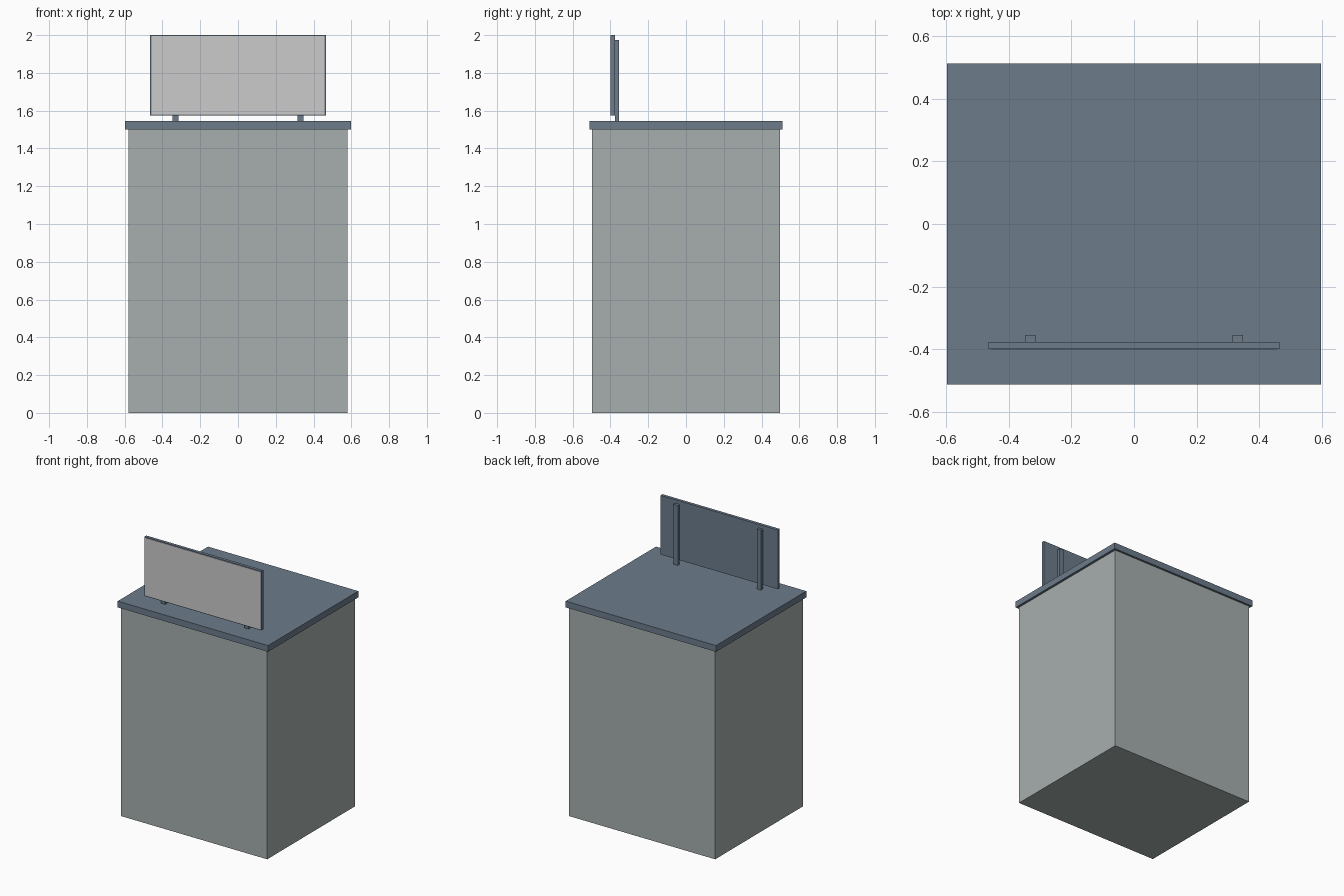
import bpy

if "Cube" in bpy.data.objects:
    bpy.data.objects.remove(bpy.data.objects["Cube"])


def material(name, rgb):
    mat = bpy.data.materials.new(name)
    mat.diffuse_color = (*rgb, 1.0)
    mat.use_nodes = True
    mat.node_tree.nodes["Principled BSDF"].inputs["Base Color"].default_value = mat.diffuse_color
    return mat


def box(name, lo, hi, mat=None):
    """Axis-aligned box from its low and high corners."""
    centre = [(a + b) / 2 for a, b in zip(lo, hi)]
    bpy.ops.mesh.primitive_cube_add(size=1, location=centre)
    obj = bpy.context.object
    obj.name = name
    obj.scale = [b - a for a, b in zip(lo, hi)]
    bpy.ops.object.transform_apply(location=False, rotation=False, scale=True)
    if mat:
        obj.data.materials.append(mat)
    return obj


wall = material("wall_paint", (0.38, 0.43, 0.42))
slate = material("slate_paint", (0.15, 0.20, 0.26))

# Cabinet body and overhanging roof slab
box("cabinet_body", (-0.58, -0.497, 0), (0.58, 0.497, 1.5), wall)
box("roof_slab", (-0.597, -0.512, 1.5), (0.597, 0.512, 1.545), slate)

# Sign board with a plain grey face leaving a thin border
box("sign_board", (-0.465, -0.399, 1.575), (0.465, -0.377, 2.0), slate)
box("sign_face", (-0.459, -0.401, 1.581), (0.459, -0.398, 1.994))

# Two posts carrying the sign from behind
for side, label in ((-1, "left"), (1, "right")):
    x = side * 0.331
    box(f"sign_post_{label}", (x - 0.017, -0.377, 1.545),
        (x + 0.017, -0.355, 1.975), slate)
